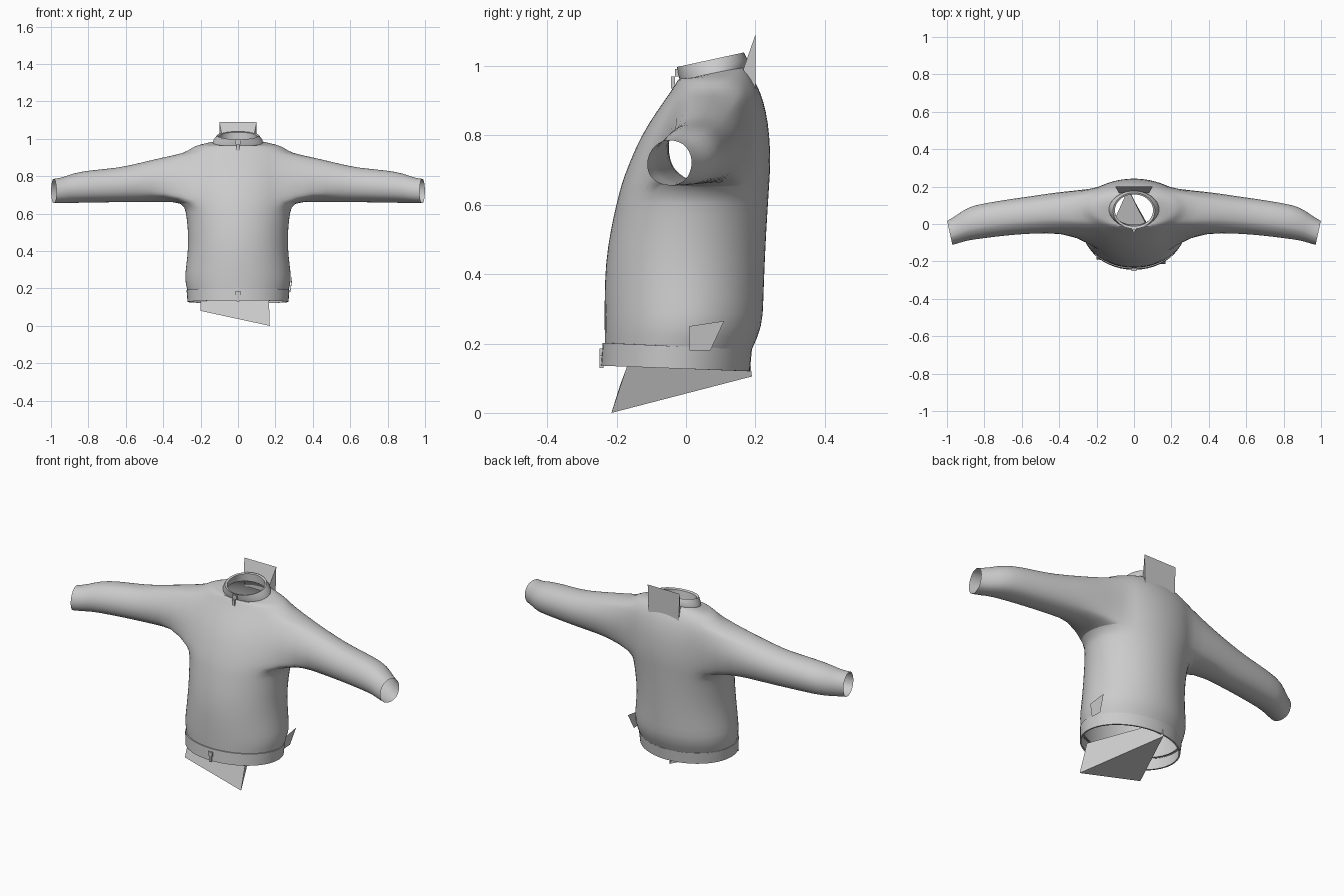
import bpy, bmesh
from math import sin, cos, pi, atan2, radians
from mathutils import Vector

if "Cube" in bpy.data.objects:
    bpy.data.objects.remove(bpy.data.objects["Cube"])

grey = bpy.data.materials.new("cloth_grey")
grey.use_nodes = True
grey.diffuse_color = (0.6, 0.6, 0.6, 1)
grey.node_tree.nodes["Principled BSDF"].inputs["Base Color"].default_value = (0.6, 0.6, 0.6, 1)


def finish(bm, name, smooth=True, subdiv=0):
    bmesh.ops.recalc_face_normals(bm, faces=bm.faces)
    mesh = bpy.data.meshes.new(name)
    bm.to_mesh(mesh)
    bm.free()
    mesh.materials.append(grey)
    ob = bpy.data.objects.new(name, mesh)
    bpy.context.collection.objects.link(ob)
    if subdiv:
        mod = ob.modifiers.new("smooth", "SUBSURF")
        mod.levels = mod.render_levels = subdiv
    if smooth:
        bpy.ops.object.select_all(action="DESELECT")
        ob.select_set(True)
        bpy.context.view_layer.objects.active = ob
        bpy.ops.object.shade_smooth_by_angle(angle=radians(50))
    return ob


def loft(bm, rings, n=32):
    """Horizontal oval rings: height, half width, front y, back y, rise to the back."""
    loops = []
    for z, w, front, back, tilt in rings:
        mid, r = (front + back) / 2, (back - front) / 2
        loops.append([bm.verts.new((w * cos(a), mid + r * sin(a), z + tilt * sin(a)))
                      for a in (2 * pi * i / n for i in range(n))])
    bands = []
    for lo, hi in zip(loops, loops[1:]):
        bands.append([bm.faces.new((lo[i], lo[(i + 1) % n], hi[(i + 1) % n], hi[i]))
                      for i in range(n)])
    return bands


# Body: lofted trunk, opened at the sides for the sleeves
bm = bmesh.new()
bands = loft(bm, [
    (0.19, 0.272, -0.235, 0.19, -0.01),
    (0.25, 0.288, -0.236, 0.222, 0),
    (0.32, 0.278, -0.236, 0.224, 0),
    (0.43, 0.266, -0.234, 0.228, 0),
    (0.53, 0.27, -0.218, 0.233, 0),
    (0.61, 0.28, -0.2, 0.238, 0),
    (0.66, 0.295, -0.187, 0.241, 0),
    (0.72, 0.3, -0.165, 0.245, 0),
    (0.80, 0.3, -0.13, 0.242, 0),
    (0.87, 0.295, -0.085, 0.232, 0),
    (0.925, 0.28, -0.045, 0.215, 0),
    (0.953, 0.25, -0.028, 0.2, 0),
    (0.972, 0.2, -0.02, 0.187, 0.006),
    (0.98, 0.13, -0.012, 0.168, 0.02)])
doomed = [f for band in bands[6:10] for i, f in enumerate(band)
          if abs(cos(2 * pi * (i + 0.5) / 32)) > cos(pi / 4)]
bmesh.ops.delete(bm, geom=doomed, context="FACES")

# Sleeves: x, front y, back y, bottom z, top z
sleeve = [
    (0.40, -0.052, 0.178, 0.662, 0.902),
    (0.54, -0.056, 0.155, 0.660, 0.867),
    (0.65, -0.062, 0.14, 0.660, 0.843),
    (0.80, -0.08, 0.116, 0.658, 0.832),
    (0.89, -0.092, 0.096, 0.656, 0.814),
    (0.94, -0.102, 0.045, 0.655, 0.792),
    (0.985, -0.115, 0.02, 0.655, 0.786)]
for side in (1, -1):
    edges = [e for e in bm.edges if e.is_boundary
             and all(side * v.co.x > 0.1 and 0.65 < v.co.z < 0.94 for v in e.verts)]
    ring = {v for e in edges for v in e.verts}
    mid = Vector((0, 0.06, 0.79))
    angle = {v: atan2((v.co.z - mid.z) / 0.135, (v.co.y - mid.y) / 0.14) for v in ring}
    for x, front, back, low, high in sleeve:
        new = {v: bm.verts.new() for v in ring}
        yc, zc = (front + back) / 2, (low + high) / 2
        for v, nv in new.items():
            dy = (back - front) / 2 * cos(angle[v])
            shear = 0.22 * dy if x > 0.9 else 0
            nv.co = (side * (x + shear), yc + dy, zc + (high - low) / 2 * sin(angle[v]))
        pairs = [tuple(e.verts) if not isinstance(e, tuple) else e for e in edges]
        for a, b in pairs:
            bm.faces.new((a, b, new[b], new[a]))
        edges = [(new[a], new[b]) for a, b in pairs]
        angle = {new[v]: angle[v] for v in ring}
        ring = set(new.values())
finish(bm, "jacket_body", subdiv=1)

# Waistband and stand-up collar
bm = bmesh.new()
loft(bm, [(0.192, 0.262, -0.228, 0.183, -0.01),
          (0.192, 0.275, -0.24, 0.19, -0.01),
          (0.128, 0.27, -0.245, 0.184, -0.008),
          (0.128, 0.262, -0.237, 0.176, -0.008)], 48)
finish(bm, "waistband")
bm = bmesh.new()
loft(bm, [(0.972, 0.136, -0.014, 0.172, 0.022),
          (0.995, 0.13, -0.022, 0.178, 0.022),
          (1.018, 0.112, -0.026, 0.167, 0.021),
          (1.014, 0.102, -0.012, 0.158, 0.021),
          (0.97, 0.115, -0.004, 0.158, 0.021)], 40)
finish(bm, "collar")


def sheet(name, points, faces):
    bm = bmesh.new()
    vs = [bm.verts.new(p) for p in points]
    for f in faces:
        bm.faces.new([vs[i] for i in f])
    finish(bm, name, smooth=False)


# Loose cloth sheets: lining below the hem, side flap, neck tab
sheet("hem_lining",
      [(0.17, -0.215, 0), (-0.2, -0.19, 0.08), (-0.03, 0.19, 0.105),
       (-0.03, 0.18, 0.19), (0.165, -0.165, 0.15), (-0.2, -0.16, 0.16)],
      [(0, 1, 2), (0, 2, 3, 4), (0, 4, 5, 1)])
sheet("side_flap",
      [(0.29, 0.01, 0.25), (0.288, 0.11, 0.265), (0.277, 0.07, 0.18), (0.28, 0.01, 0.18)],
      [(0, 1, 2, 3)])
sheet("neck_tab",
      [(-0.1, 0.2, 1.09), (0.1, 0.2, 1.09), (0.095, 0.2, 0.93), (-0.095, 0.2, 0.93),
       (0.08, 0.165, 0.99), (-0.08, 0.165, 0.99)],
      [(0, 1, 2, 3), (0, 1, 4, 5), (1, 4, 2), (0, 5, 3)])


# Zip sliders with hanging pulls
def slider(name, y, z, lean):
    bm = bmesh.new()
    for dz, w, h in ((0, 0.026, 0.022), (-0.028, 0.014, 0.034)):
        made = bmesh.ops.create_cube(bm, size=1)["verts"]
        for v in made:
            v.co = (v.co.x * w, y + v.co.y * 0.012 + lean * dz, z + dz + v.co.z * h)
    finish(bm, name, smooth=False)


slider("collar_zip_slider", -0.026, 0.98, 0.4)
slider("hem_zip_slider", -0.244, 0.175, 0)
